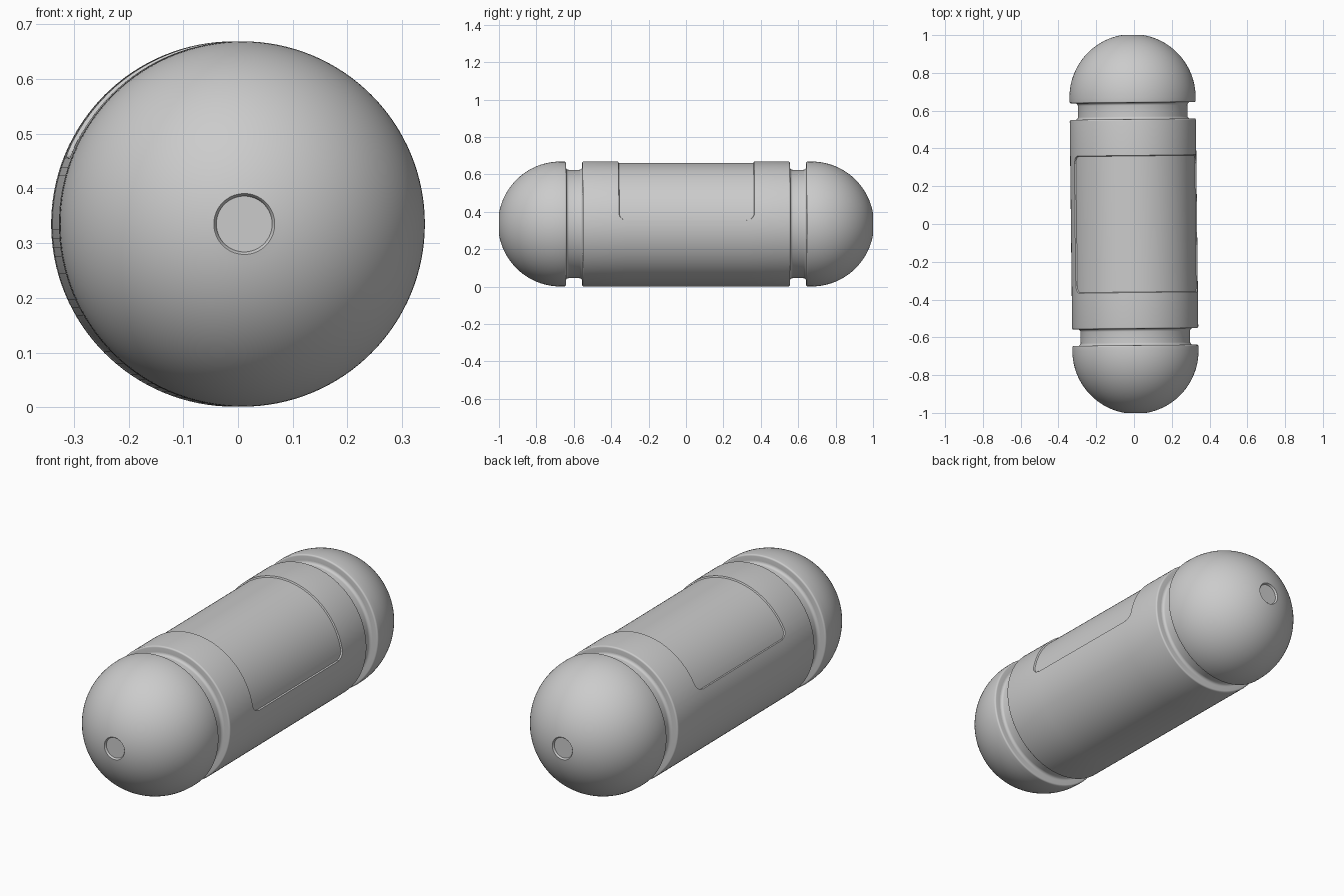
import bpy, bmesh
from math import sin, cos, pi, radians, hypot

if "Cube" in bpy.data.objects:
    bpy.data.objects.remove(bpy.data.objects["Cube"])

R, AXIS_Z, YAW = 0.334, 0.335, 0.0115
SEGMENTS = 128

grey = bpy.data.materials.new("plain grey")
grey.use_nodes = True
grey.diffuse_color = (0.6, 0.6, 0.6, 1)
grey.node_tree.nodes["Principled BSDF"].inputs["Base Color"].default_value = (0.6, 0.6, 0.6, 1)


def loft(name, angles, profile_at, sharp=35):
    """Skin profiles of (y, radius) placed around the y axis at each angle."""
    bm = bmesh.new()
    rows = []
    for k, a in enumerate(angles):
        rows.append([bm.verts.new((r * cos(a), y, r * sin(a))) for y, r in profile_at(k)])
    for k, row in enumerate(rows):
        nxt = rows[(k + 1) % len(rows)]
        for j in range(len(row) - 1):
            bm.faces.new((row[j], row[j + 1], nxt[j + 1], nxt[j]))
    bmesh.ops.remove_doubles(bm, verts=bm.verts, dist=1e-5)
    bmesh.ops.recalc_face_normals(bm, faces=bm.faces)
    mesh = bpy.data.meshes.new(name)
    bm.to_mesh(mesh)
    bm.free()
    ob = bpy.data.objects.new(name, mesh)
    bpy.context.collection.objects.link(ob)
    mesh.materials.append(grey)
    ob.location.z = AXIS_Z
    ob.rotation_euler.z = YAW
    bpy.ops.object.select_all(action="DESELECT")
    ob.select_set(True)
    bpy.context.view_layer.objects.active = ob
    bpy.ops.object.shade_smooth_by_angle(angle=radians(sharp))
    return ob


def revolve(name, profile, side):
    angles = [2 * pi * k / SEGMENTS for k in range(SEGMENTS)]
    return loft(name, angles, lambda k: [(side * y, r) for y, r in profile])


def arc(cy, cr, radius, start, end, steps):
    """Arc in (y, radius) space; zero degrees points along +y."""
    sweep = [radians(start + (end - start) * i / steps) for i in range(steps + 1)]
    return [(cy + radius * cos(t), cr + radius * sin(t)) for t in sweep]


# Body tube with a shallow rounded panel recessed into its upper side
BODY_END, LIP, GROOVE_R = 0.555, 0.008, 0.29
PANEL_H, CORNER, DEPTH, BEVEL = 0.36, 0.04, 0.007, 0.003
a0, a1 = radians(3.5), radians(158.5)

columns = [(a0 - BEVEL / R, PANEL_H - CORNER, 0)]
corner = [radians(90 * i / 10) for i in range(11)]
corner = [(CORNER * (1 - cos(t)) / R, PANEL_H - CORNER * (1 - sin(t))) for t in corner]
columns += [(a0 + da, h, DEPTH) for da, h in corner]
inner0, inner1 = a0 + CORNER / R, a1 - CORNER / R
columns += [(inner0 + (inner1 - inner0) * i / 50, PANEL_H, DEPTH) for i in range(1, 50)]
columns += [(a1 - da, h, DEPTH) for da, h in reversed(corner)]
outer0, outer1 = a1 + BEVEL / R, a0 - BEVEL / R + 2 * pi
columns += [(outer0 + (outer1 - outer0) * i / 72, PANEL_H - CORNER, 0) for i in range(72)]


def body_profile(k):
    _, h, d = columns[k]
    half = [(0, R - d), (h, R - d), (h + BEVEL, R)]
    half += arc(BODY_END - LIP, R - LIP, LIP, 90, 0, 5) + [(BODY_END, GROOVE_R)]
    return [(-y, r) for y, r in reversed(half)] + half[1:]


loft("body_tube", [c[0] for c in columns], body_profile)

# Domed end caps with a small round dimple, and concave necks joining them
CAP_BASE, CAP_C, DIMPLE_R, DIMPLE_DEPTH = 0.642, 0.671, 0.056, 0.01
rim_y = CAP_C + (R ** 2 - DIMPLE_R ** 2) ** 0.5
tip_angle = 90 - 80.4
dome = [(CAP_BASE, GROOVE_R)] + arc(CAP_BASE + LIP, R - LIP, LIP, 180, 90, 5)
dome += arc(CAP_C, 0, R, 90, tip_angle, 30)
dome += [(rim_y - 0.003, DIMPLE_R - 0.003), (rim_y - DIMPLE_DEPTH, DIMPLE_R - 0.005),
         (rim_y - DIMPLE_DEPTH, 0)]

FILLET = 0.014
neck = arc(BODY_END + FILLET, GROOVE_R + FILLET, FILLET, 180, 270, 6)
neck += arc(CAP_BASE - FILLET, GROOVE_R + FILLET, FILLET, 270, 360, 6)

for side, end in ((-1, "front"), (1, "back")):
    revolve(end + "_cap", dome, side)
    revolve(end + "_neck", neck, side)
